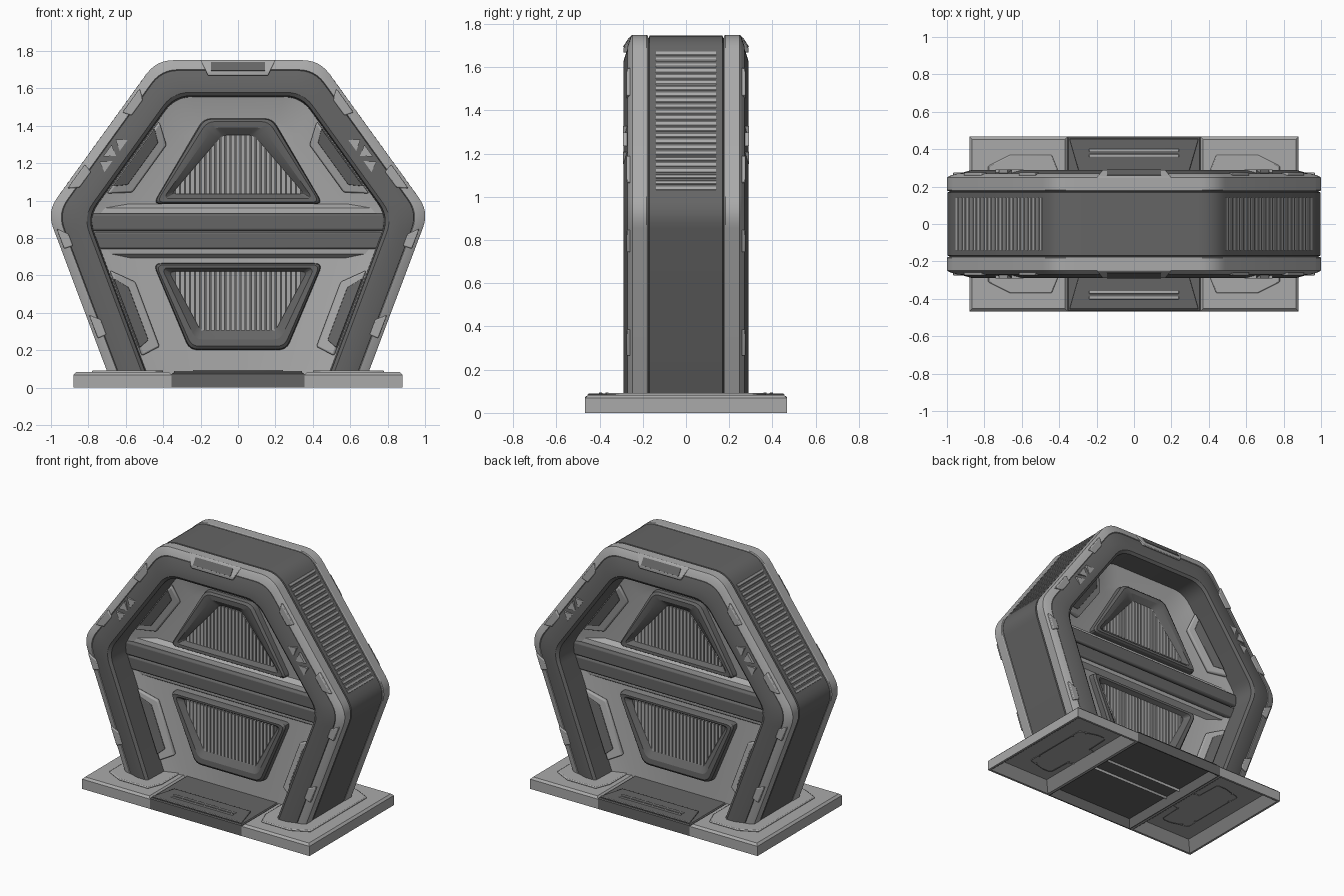
import bpy, bmesh, math
from mathutils import Vector

if "Cube" in bpy.data.objects:
    bpy.data.objects.remove(bpy.data.objects["Cube"])

MATS = {}
for key, g in (("light", 0.4), ("dark", 0.13)):
    MATS[key] = bpy.data.materials.new(key + "_grey")
    MATS[key].diffuse_color = (g, g, g, 1)


def prism(pts, vec):
    """Solid from a planar polygon pushed along a vector."""
    n = len(pts)
    v = [Vector(p) for p in pts]
    v += [p + Vector(vec) for p in v]
    f = [tuple(range(n)), tuple(range(n, 2 * n))]
    f += [(i, (i + 1) % n, n + (i + 1) % n, n + i) for i in range(n)]
    return v, f


def box(x0, x1, y0, y1, z0, z1):
    return prism([(x0, y0, z0), (x1, y0, z0), (x1, y1, z0), (x0, y1, z0)], (0, 0, z1 - z0))


def loft(loops, closed=False, cap_start=False, cap_end=False):
    """Skin through loops with equal point counts."""
    n = len(loops[0])
    v = [Vector(p) for l in loops for p in l]
    f = []
    for k in range(len(loops) - 1):
        for i in range(n if closed else n - 1):
            j = (i + 1) % n
            f.append((k * n + i, k * n + j, (k + 1) * n + j, (k + 1) * n + i))
    if cap_start:
        f.append(tuple(range(n)))
    if cap_end:
        f.append(tuple(range(len(v) - n, len(v))))
    return v, f


def make(name, solids, mat="light", mirror="", bevel=0.0):
    bm = bmesh.new()
    for v, f in solids:
        bv = [bm.verts.new(p) for p in v]
        for face in f:
            bm.faces.new([bv[i] for i in face])
    bmesh.ops.remove_doubles(bm, verts=bm.verts, dist=1e-5)
    bmesh.ops.recalc_face_normals(bm, faces=bm.faces)
    me = bpy.data.meshes.new(name)
    bm.to_mesh(me)
    bm.free()
    me.materials.append(MATS[mat])
    ob = bpy.data.objects.new(name, me)
    bpy.context.collection.objects.link(ob)
    bpy.ops.object.select_all(action="DESELECT")
    ob.select_set(True)
    bpy.context.view_layer.objects.active = ob
    bpy.ops.object.shade_smooth_by_angle(angle=math.radians(28))
    if bevel:
        b = ob.modifiers.new("bevel", "BEVEL")
        b.width, b.segments, b.limit_method = bevel, 2, "ANGLE"
    if mirror:
        m = ob.modifiers.new("mirror", "MIRROR")
        m.use_axis = ["x" in mirror, "y" in mirror, False]
        m.merge_threshold = 1e-4
    return ob


def rounded(pts, r, closed, n=6):
    """Round the corners of a 2D polyline."""
    pts = [Vector(p) for p in pts]
    out = []
    for i, p in enumerate(pts):
        if not closed and i in (0, len(pts) - 1):
            out.append(p)
            continue
        a = p + (pts[i - 1] - p).normalized() * r
        b = p + (pts[(i + 1) % len(pts)] - p).normalized() * r
        for k in range(n + 1):
            t = k / n
            out.append(a * (1 - t) ** 2 + p * 2 * t * (1 - t) + b * t * t)
    return out


# Arch outline (right half) inset by d: top middle, shoulder, elbow, foot
K1, K2 = 0.722, 0.376
S1, S2 = math.hypot(1, K1), math.hypot(1, K2)


def corners(d):
    zt, zf = 1.75 - d, 0.05
    zb = 0.94 + d * (S2 - S1) / (K1 + K2)
    return [Vector((0, zt)),
            Vector((1.021 - (zt - 0.94) * K1 - d * S1, zt)),
            Vector((1.021 - (zb - 0.94) * K1 - d * S1, zb)),
            Vector((1.021 - (0.94 - zf) * K2 - d * S2, zf))]


def ring(d, y):
    return [(p.x, y, p.y) for p in rounded(corners(d), 0.09, False)]


def on_arch(seg, t, d, y):
    c = corners(d)
    p = c[seg].lerp(c[seg + 1], t)
    return Vector((p.x, y, p.y))


def sweep(profile):
    return [loft([ring(d, -y) for d, y in profile])]


# Arch shells
make("arch_core", sweep([(.003, 0), (.003, .168), (.014, .174), (.014, .178)]), "dark", "xy")
make("arch_trim", sweep([(.014, .175), (.004, .177), (0, .183), (0, .248), (.012, .257),
                         (.05, .27), (.056, .258)]), "light", "xy")
make("arch_face", sweep([(.048, .25), (.055, .268), (.12, .289), (.172, .289), (.19, .275),
                         (.197, .1)]), "dark", "xy")

# Shallow dished panel filling the arch
flat = ring(.33, -.065)
make("back_panel", [loft([ring(.19, -.117), ring(.2, -.115), flat,
                          [(0, y, z) for x, y, z in flat]])], "light", "xy")


# Trim pads along the arch and vents on the sloping panel sides
def pad(seg, t0, t1, d0, d1, depth, vec, skew=0.0):
    q = [(t0, d0), (t0 + skew, d1), (t1 - skew, d1), (t1, d0)]
    return prism([on_arch(seg, t, d, depth(d)) for t, d in q], vec)


make("trim_pads", [pad(s, a, b, .016, .066, lambda d: -.25, (0, -.026, 0), .025)
                   for s, a, b in ((1, .17, .33), (1, .68, .84), (2, .1, .22), (2, .62, .76))],
     "light", "xy", .006)
slope = lambda d: -(.115 - (d - .2) * .385)
make("inner_vent_frames", [pad(1, .2, .8, .2, .305, slope, (-.008, -.028, 0), .07),
                           pad(2, .33, .86, .2, .305, slope, (-.008, -.028, 0), .06)],
     "light", "xy", .01)
make("inner_vent_covers", [pad(1, .26, .74, .2, .258, slope, (-.01, -.032, 0), .05),
                           pad(2, .38, .81, .2, .258, slope, (-.01, -.032, 0), .05)],
     "dark", "xy", .004)

# Triangle markers on the shoulders
tris = []
for i, t in enumerate((.47, .55, .63)):
    a, b = (.07, .125) if i % 2 else (.125, .07)
    tris.append(prism([on_arch(1, t - .042, a, -.265), on_arch(1, t + .042, a, -.265),
                       on_arch(1, t, b, -.265)], (0, -.026, 0)))
make("triangle_markers", tris, "light", "xy")

# Louvres on the sloping outside faces
N, T0, T1 = 24, .09, .895
step = (T1 - T0) / N
louvres = []
for i in range(N):
    t = T0 + i * step
    louvres.append(prism([on_arch(1, t, .008, -.14), on_arch(1, t + step * .2, -.001, -.14),
                          on_arch(1, t + step * .65, -.001, -.14),
                          on_arch(1, t + step * .85, .008, -.14)], (0, .28, 0)))
make("outer_louvres", louvres, "light", "x")

# Top plate holder with dark blank plate
bracket = [(-.2, -.2, 1.75), (-.2, -.252, 1.75), (-.17, -.29, 1.69),
           (-.16, -.29, 1.668), (-.16, -.2, 1.668)]
make("top_bracket", [loft([bracket, [(-x, y, z) for x, y, z in bracket]], True, True, True)],
     "light", "y", .005)
make("top_plate", [prism([(-.145, -.260, 1.738), (.145, -.260, 1.738),
                          (.145, -.289, 1.692), (-.145, -.289, 1.692)], (0, -.003, .002))],
     "dark", "y")

# Crossbar with ledges sloping back to the panel
make("crossbar", [box(-.785, .785, -.13, .13, .838, .93),
                  box(-.785, .785, -.122, .122, .74, .832)], "dark", "", .012)
make("crossbar_ledges", [prism([(-.74, y, z) for y, z in
     ((0, .69), (-.06, .69), (-.1, .715), (-.105, .75), (-.105, .92), (-.1, .96),
      (-.06, .985), (0, .985))], (1.48, 0, 0))], "light", "y")


# Framed trapezoid windows with vertical slats
def window(name, outer, inner):
    def loop(f, y):
        a, b = rounded(outer, .045, True, 4), rounded(inner, .03, True, 4)
        return [(p.x, y, p.y) for p in (u.lerp(v, f) for u, v in zip(a, b))]
    make(name + "_frame", [loft([loop(0, -.06), loop(.05, -.102), loop(.2, -.115),
                                 loop(.55, -.113), loop(1, -.08)], True, False, True)], "dark", "y")
    (xb, zb), _, (xt, zt), _ = [(abs(p[0]), p[1]) for p in inner]
    edge = lambda x: zb + (zt - zb) * (abs(x) - xb) / (xt - xb)
    slats = []
    for i in range(-13, 14):
        x = i * .027
        if abs(x) > max(xb, xt) - .02:
            continue
        # slanted slat ends follow the window edge
        zs = [edge(x - .01), edge(x + .01)]
        los = [max(zb, z) if xt > xb else zb for z in zs]
        his = [zt if xt > xb else min(zt, z) for z in zs]
        slats.append(prism([(x - .01, -.075, los[0]), (x + .01, -.075, los[1]),
                            (x + .01, -.075, his[1]), (x - .01, -.075, his[0])], (0, -.015, 0)))
    make(name + "_slats", slats, "light", "y")


def trapezoid(xb, zb, xt, zt):
    return [(-xb, zb), (xb, zb), (xt, zt), (-xt, zt)]


window("upper_window", trapezoid(.455, .98, .185, 1.44), trapezoid(.355, 1.035, .085, 1.35))
window("lower_window", trapezoid(.26, .2, .455, .665), trapezoid(.2, .305, .37, .62))


# Base sections, hollow underneath
def base(name, x0, x1, top, rim, slope_in, recess, mat, mirror, chamfer):
    def rect(i, z):
        return [(x0 + i, -.467 + i, z), (x1 - i, -.467 + i, z),
                (x1 - i, .467 - i, z), (x0 + i, .467 - i, z)]
    make(name, [loft([rect(slope_in, recess), rect(rim, 0), rect(0, 0), rect(0, top - chamfer),
                      rect(chamfer, top)], True, True, True)], mat, mirror)


base("side_base", .355, .88, .082, .015, .08, .055, "light", "x", .014)
base("centre_base", -.355, .355, .078, .008, .016, .07, "dark", "", .006)
make("centre_tread", [prism([(-.345, -.455, .076), (.345, -.455, .076), (.295, -.28, .076),
                             (-.295, -.28, .076)], (0, 0, .013))], "dark", "y", .005)
make("tread_strips", [box(-.24, .24, y - .008, y + .008, .08, .094) for y in (-.365, -.395)],
     "light", "y", .003)

# Raised collars around the feet
half = [(.40, -.27), (.44, -.37), (.66, -.37), (.78, -.31)]
collar = half + [(x, -y) for x, y in reversed(half)]
make("foot_collar", [prism([(x, y, .078) for x, y in collar], (0, 0, .014))], "light", "x", .006)

for m in bpy.data.materials:
    if m.users and not m.is_grease_pencil:
        m.use_nodes = True
        m.node_tree.nodes["Principled BSDF"].inputs["Base Color"].default_value = m.diffuse_color
